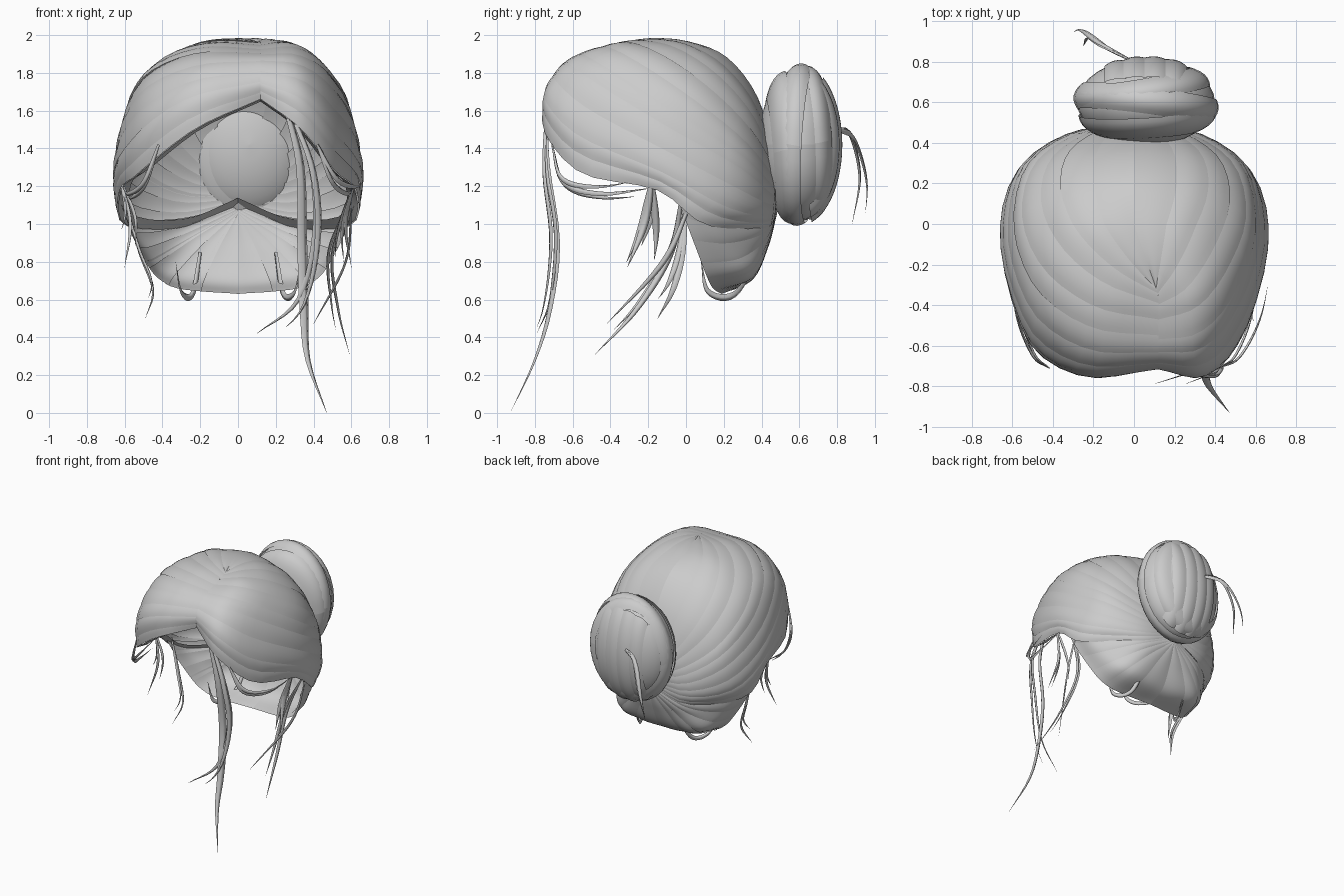
import bpy
import math
import random
from mathutils import Vector, Euler

random.seed(4)
if "Cube" in bpy.data.objects:
    bpy.data.objects.remove(bpy.data.objects["Cube"])

# One plain grey for all the hair
hair = bpy.data.materials.new("hair_grey")
hair.use_nodes = True
GREY = (0.6, 0.6, 0.6, 1)
hair.diffuse_color = GREY
hair.node_tree.nodes["Principled BSDF"].inputs["Base Color"].default_value = GREY

HEAD = Vector((0, -0.1, 1.3))
BUN = Vector((0.06, 0.6, 1.42))
BUN_SIZE = Vector((0.34, 0.215, 0.405))


def spline(points, t):
    """Smooth curve through the points, with t from 0 to 1."""
    last = len(points) - 1
    pos = min(max(t, 0), 1) * last
    i = min(int(pos), last - 1)
    f = pos - i
    b, c = points[i], points[i + 1]
    a = points[i - 1] if i > 0 else b * 2 - c
    d = points[i + 2] if i + 2 <= last else c * 2 - b
    return (b * 2 + (c - a) * f + (a * 2 - b * 5 + c * 4 - d) * f ** 2
            + (b * 3 - a - c * 3 + d) * f ** 3) / 2


def add_mesh(name, verts, faces):
    mesh = bpy.data.meshes.new(name)
    mesh.from_pydata(verts, [], faces)
    mesh.materials.append(hair)
    for face in mesh.polygons:
        face.use_smooth = True
    obj = bpy.data.objects.new(name, mesh)
    bpy.context.collection.objects.link(obj)
    return obj


def add_sheet(verts, faces, rows, cols, surface, flip=False):
    """Append a grid of surface(row, col), both from 0 to 1."""
    start = len(verts)
    for r in range(rows + 1):
        for c in range(cols + 1):
            verts.append(surface(r / rows, c / cols))
    for r in range(rows):
        for c in range(cols):
            k = start + r * (cols + 1) + c
            quad = (k, k + 1, k + cols + 2, k + cols + 1)
            faces.append(quad[::-1] if flip else quad)


def shift_parting(p):
    """Move the parting toward the left side of the head."""
    front = min(max(-p.y / 0.35, 0), 1)
    p.x += 0.12 * front * max(0, 1 - abs(p.x) / 0.5)
    return p


def add_locks(name, guides, count, side, lift):
    """Overlapping locks that follow the surface spanned by guide curves."""
    verts, faces = [], []
    for n in range(count):
        low = max(0, (n - random.uniform(0.1, 0.35)) / count)
        high = min(1, (n + 1 + random.uniform(0, 0.1)) / count)
        tilt = random.uniform(0.4, 1) * lift

        def surface(v, s):
            across = low + (high - low) * s
            p = spline([spline(g, v) for g in guides], across)
            rise = tilt * (1 - s) + lift * 0.6 * math.sin(math.pi * s)
            p = HEAD + (p - HEAD) * (1 + rise * math.sin(math.pi * (0.1 + 0.85 * v)))
            return shift_parting(Vector((p.x * side, p.y, p.z)))

        add_sheet(verts, faces, 22, 5, surface, side > 0)
    return add_mesh(name, verts, faces)


def vectors(rows):
    return [[Vector(p) for p in row] for row in rows]


# Swept hair guides, from the hairline up to the crown
swept = vectors([
    [(0, -.7, 1.66), (.28, -.75, 1.5), (.52, -.55, 1.27), (.62, -.15, 1.18),
     (.6, .1, 1), (.3, .42, .98), (0, .48, 1.1)],
    [(0, -.71, 1.76), (.3, -.73, 1.68), (.52, -.55, 1.5), (.65, -.12, 1.3),
     (.59, .22, 1.12), (.32, .44, 1.06), (0, .48, 1.12)],
    [(0, -.62, 1.87), (.27, -.6, 1.85), (.49, -.42, 1.73), (.61, -.08, 1.52),
     (.55, .27, 1.32), (.3, .45, 1.17), (0, .48, 1.15)],
    [(0, -.45, 1.93), (.24, -.38, 1.94), (.43, -.2, 1.85), (.53, .05, 1.68),
     (.47, .3, 1.47), (.25, .45, 1.28), (0, .48, 1.18)],
    [(0, -.33, 1.96), (.13, -.2, 1.97), (.25, -.02, 1.93), (.32, .18, 1.8),
     (.29, .35, 1.6), (.15, .46, 1.35), (0, .48, 1.2)],
    [(0, -.32, 1.96), (0, -.15, 1.98), (0, .04, 1.96), (0, .22, 1.88),
     (0, .37, 1.69), (0, .46, 1.42), (0, .48, 1.22)],
])
# The front edge rolls under toward the forehead
rolled = [p + (HEAD - p) * 0.09 + Vector((0, 0, 0.02)) for p in swept[0]]
under = [rolled, [a.lerp(b, 0.5) for a, b in zip(rolled, swept[0])], swept[0]]

# Nape guides, from below the ear to the middle of the neck
nape = vectors([
    [(.62, -.04, 1.12), (.57, .16, 1.04), (.32, .4, 1.03), (0, .48, 1.1)],
    [(.53, .05, .88), (.47, .24, .88), (.28, .42, .95), (0, .48, 1.08)],
    [(.37, .13, .68), (.33, .34, .74), (.18, .43, .9), (0, .48, 1.06)],
    [(0, .19, .63), (0, .34, .7), (0, .43, .88), (0, .48, 1.05)],
])

for label, side in (("left", 1), ("right", -1)):
    add_locks(label + "_swept_hair", swept, 10, side, 0.018)
    add_locks(label + "_rolled_hairline", under, 1, side, 0.004)
    add_locks(label + "_nape_hair", nape, 6, side, 0.015)


# Bun: a round core wrapped in wide bands
def bun_point(direction, scale):
    return BUN + Vector(d * s * scale for d, s in zip(direction, BUN_SIZE))


def add_band(verts, faces, turn, lat, width, lon=0, sweep=math.tau):
    def surface(r, s):
        a = lon + sweep * r
        b = lat + width * (s - 0.5)
        d = Vector((math.cos(b) * math.cos(a), math.sin(b), math.cos(b) * math.sin(a)))
        d.rotate(Euler(turn))
        return bun_point(d, 1.01 + 0.045 * math.sin(math.pi * s) + 0.02 * s)
    add_sheet(verts, faces, 32, 6, surface, True)


core_verts, core_faces = [], []


def core_surface(r, s):
    a, b = math.tau * s, math.pi * r
    return bun_point((math.sin(b) * math.cos(a), -math.cos(b), math.sin(b) * math.sin(a)), 1)


add_sheet(core_verts, core_faces, 16, 32, core_surface, True)
add_mesh("bun_core", core_verts, core_faces)

wrap_verts, wrap_faces = [], []
for turn, lat, width in (((0.15, 0, 0.1), -0.5, 0.6), ((-0.1, 0, -0.2), -0.05, 0.6),
                         ((0.1, 0, 0.25), 0.4, 0.5)):
    add_band(wrap_verts, wrap_faces, turn, lat, width)
add_mesh("bun_wraps", wrap_verts, wrap_faces)

# Strips fan over the back of the bun
fan_verts, fan_faces = [], []
for n in range(4):
    add_band(fan_verts, fan_faces, (0, 0.15, math.pi / 2), (n - 1.5) * 0.3, 0.36,
             -math.pi * 0.36, math.pi * 0.72)
add_mesh("bun_back_strips", fan_verts, fan_faces)


# Loose strands: tapered flat ribbons with a shallow ridge
def add_strand(name, points, width, twins=1):
    path = [Vector(p) for p in points]
    verts, faces = [], []
    for n in range(twins):
        drift = Vector(random.uniform(-1, 1) for _ in range(3)) * 0.06 * n
        reach = 1 - 0.14 * n

        def surface(t, s):
            p = spline(path, t * reach) + drift * t
            ahead = spline(path, min(t * reach + 0.03, 1))
            behind = spline(path, max(t * reach - 0.03, 0))
            along = (ahead - behind).normalized()
            out = Vector((p.x, p.y, 0)).normalized()
            wide = along.cross(out).normalized()
            thick = wide.cross(along)
            size = width * (0.45 + 0.55 * math.sin(math.pi * t)) * (1 - t ** 4) + 0.001
            angle = math.tau * s
            return p + wide * math.cos(angle) * size + thick * math.sin(angle) * size * 0.45

        add_sheet(verts, faces, 20, 4, surface)
    add_mesh(name, verts, faces)


add_strand("long_front_strand", [(.26, -.74, 1.6), (.33, -.73, 1.3), (.34, -.68, .9),
                                 (.35, -.72, .55), (.37, -.8, .28), (.47, -.93, 0)], .03)
add_strand("curled_front_strand", [(.27, -.74, 1.62), (.39, -.74, 1.3), (.41, -.69, .95),
                                   (.32, -.72, .6), (.1, -.79, .42)], .02, 2)
add_strand("left_ear_strand", [(.61, -.02, 1.15), (.5, -.08, .85), (.53, -.26, .55),
                               (.59, -.48, .31)], .018, 2)
add_strand("left_neck_strand", [(.6, .02, 1.1), (.57, -.12, .8), (.4, -.42, .47)], .015)
add_strand("right_neck_strand", [(-.6, 0, 1.12), (-.52, -.02, .85), (-.45, -.07, .65),
                                 (-.49, -.15, .5)], .018, 2)
for label, side in (("left", 1), ("right", -1)):
    add_strand(label + "_temple_strand", [(side * .62, -.18, 1.23), (side * .57, -.22, 1),
                                          (side * .6, -.31, .77)], .022, 3)
    add_strand(label + "_looped_strand", [(side * .42, -.71, 1.42), (side * .5, -.65, 1.22),
                                          (side * .58, -.45, 1.16), (side * .61, -.18, 1.19)],
               .014, 2)
    add_strand(label + "_nape_wisp", [(side * .2, .4, .85), (side * .24, .26, .63),
                                      (side * .3, .12, .64), (side * .33, .08, .8)], .018)
add_strand("bun_wisp", [(0, .8, 1.5), (-.14, .87, 1.47), (-.22, .92, 1.25),
                        (-.25, .88, 1)], .02, 2)
